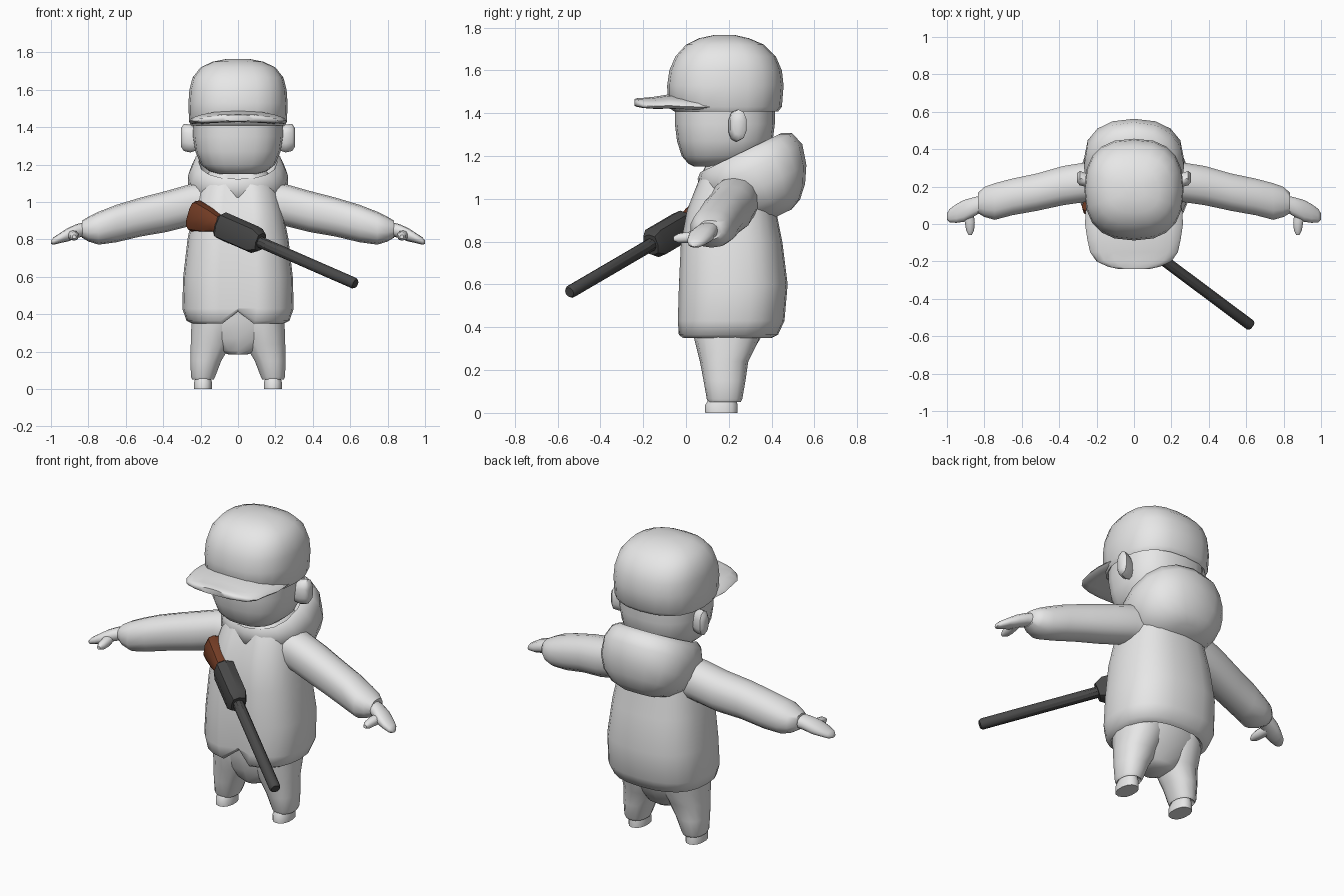
import bpy, bmesh, math
from mathutils import Vector

X, Y, Z = Vector((1, 0, 0)), Vector((0, 1, 0)), Vector((0, 0, 1))


def material(name, rgb):
    m = bpy.data.materials.new(name)
    m.diffuse_color = (*rgb, 1)
    return m


GREY = material("light_grey", (0.8, 0.8, 0.8))
DARK = material("gun_grey", (0.065, 0.065, 0.065))
WOOD = material("wood_brown", (0.17, 0.045, 0.018))


def loft(name, rings, u, v, mat=GREY, n=16, power=2.3, mirror=False, shape=None, angle=50):
    """Skin rounded sections (x, y, z, radius_u, radius_v) and close both ends."""
    bm = bmesh.new()
    loops = []
    for cx, cy, cz, ru, rv in rings:
        loop = []
        for i in range(n):
            a = 2 * math.pi * i / n - math.pi / 2
            c, s = math.cos(a), math.sin(a)
            pu = math.copysign(abs(c) ** (2 / power), c) * ru
            pv = math.copysign(abs(s) ** (2 / power), s) * rv
            loop.append(bm.verts.new(Vector((cx, cy, cz)) + u * pu + v * pv))
        loops.append(loop)
    for a, b in zip(loops, loops[1:]):
        for i in range(n):
            j = (i + 1) % n
            bm.faces.new((a[i], a[j], b[j], b[i]))
    bm.faces.new(loops[0])
    bm.faces.new(loops[-1])
    if shape:
        for vert in bm.verts:
            shape(vert.co)
    bmesh.ops.recalc_face_normals(bm, faces=bm.faces)
    me = bpy.data.meshes.new(name)
    bm.to_mesh(me)
    bm.free()
    me.materials.append(mat)
    ob = bpy.data.objects.new(name, me)
    bpy.context.collection.objects.link(ob)
    bpy.ops.object.select_all(action='DESELECT')
    ob.select_set(True)
    bpy.context.view_layer.objects.active = ob
    bpy.ops.object.shade_smooth_by_angle(angle=math.radians(angle))
    if mirror:
        ob.modifiers.new("mirror", 'MIRROR')
    return ob


def span(z, rx, y0, y1):
    """Upright section given by half width and front/back limits."""
    return (0, (y0 + y1) / 2, z, rx, (y1 - y0) / 2)


# Jacket: centre groove down the front and a notch in the hem
def front_opening(co):
    if abs(co.x) < 0.012 and co.y < 0.15:
        co.y += 0.04
        if co.z < 0.4:
            co.z += 0.065


loft("jacket", [span(0.39, 0.21, 0.01, 0.37), span(0.35, 0.245, -0.02, 0.40),
                span(0.365, 0.275, -0.04, 0.43), span(0.43, 0.298, -0.045, 0.46),
                span(0.60, 0.293, -0.04, 0.475), span(0.80, 0.27, -0.03, 0.45),
                span(0.95, 0.24, 0.0, 0.42), span(1.05, 0.215, 0.04, 0.41),
                span(1.12, 0.19, 0.07, 0.40), span(1.18, 0.14, 0.10, 0.38)],
     X, Y, n=24, power=2.5, shape=front_opening, angle=60)

# Hood lying on the shoulders, sections tilted along the collar
loft("hood", [(0, 0.29, 1.12, 0.16, 0.15), (0, 0.255, 1.215, 0.21, 0.21),
              (0, 0.275, 1.20, 0.24, 0.245), (0, 0.305, 1.14, 0.268, 0.265),
              (0, 0.36, 1.06, 0.265, 0.225), (0, 0.39, 0.99, 0.235, 0.185),
              (0, 0.425, 0.945, 0.17, 0.12), (0, 0.44, 0.925, 0.09, 0.06)],
     X, Vector((0, 0.9, 0.436)), angle=70)

# Sleeves
loft("sleeve", [(0.12, 0.24, 1.0, 0.11, 0.11), (0.25, 0.225, 0.985, 0.108, 0.112),
                (0.38, 0.205, 0.95, 0.107, 0.11), (0.52, 0.17, 0.92, 0.102, 0.104),
                (0.65, 0.145, 0.885, 0.10, 0.10), (0.745, 0.12, 0.86, 0.10, 0.088),
                (0.80, 0.118, 0.855, 0.082, 0.066), (0.835, 0.112, 0.855, 0.055, 0.045)],
     Y, Z, n=14, mirror=True)

# Hands and thumbs
loft("hand", [(0.80, 0.115, 0.86, 0.042, 0.036), (0.86, 0.09, 0.845, 0.052, 0.038),
              (0.91, 0.07, 0.825, 0.058, 0.036), (0.95, 0.056, 0.808, 0.05, 0.027),
              (0.985, 0.045, 0.792, 0.036, 0.02), (1.0, 0.04, 0.786, 0.016, 0.01)],
     Y, Z, n=12, mirror=True)
loft("thumb", [(0.89, 0.07, 0.825, 0.032, 0.026), (0.878, 0.01, 0.82, 0.028, 0.026),
               (0.876, -0.035, 0.816, 0.022, 0.022), (0.876, -0.058, 0.814, 0.01, 0.01)],
     X, Z, n=10, mirror=True)

# Trousers
loft("trouser_seat", [span(0.185, 0.05, 0.10, 0.24), span(0.205, 0.11, 0.085, 0.27),
                      span(0.27, 0.20, 0.06, 0.30), span(0.36, 0.24, 0.035, 0.355),
                      span(0.45, 0.24, 0.03, 0.36)], X, Y)
loft("trouser_leg", [(0.187, 0.18, 0.07, 0.045, 0.055), (0.187, 0.18, 0.05, 0.058, 0.075),
                     (0.187, 0.18, 0.065, 0.066, 0.083), (0.172, 0.18, 0.15, 0.084, 0.098),
                     (0.145, 0.178, 0.24, 0.11, 0.113), (0.128, 0.19, 0.34, 0.124, 0.15),
                     (0.125, 0.195, 0.44, 0.12, 0.16)], X, Y, n=14, mirror=True)

# Feet
loft("foot", [(0.187, 0.165, 0, 0.049, 0.075), (0.187, 0.165, 0.035, 0.049, 0.076),
              (0.187, 0.17, 0.06, 0.042, 0.066), (0.187, 0.175, 0.09, 0.035, 0.055)],
     X, Y, n=14, mirror=True)

# Head and ears
loft("head", [span(1.15, 0.10, 0.04, 0.22), span(1.165, 0.155, 0.01, 0.30),
              span(1.20, 0.198, -0.02, 0.36), span(1.27, 0.228, -0.042, 0.405),
              span(1.35, 0.24, -0.052, 0.415), span(1.46, 0.24, -0.052, 0.415)],
     X, Y, n=20, power=2.5, angle=70)
loft("ear", [(0.21, 0.225, 1.335, 0.03, 0.055), (0.255, 0.235, 1.34, 0.038, 0.075),
             (0.29, 0.245, 1.345, 0.04, 0.072), (0.304, 0.247, 1.345, 0.026, 0.05)],
     Y, Z, n=10, mirror=True)

# Cap crown and its arched visor
loft("cap_crown", [span(1.45, 0.235, -0.04, 0.41), span(1.408, 0.25, -0.055, 0.43),
                   span(1.43, 0.262, -0.085, 0.448), span(1.53, 0.265, -0.088, 0.456),
                   span(1.60, 0.26, -0.078, 0.448), span(1.665, 0.243, -0.05, 0.42),
                   span(1.72, 0.20, 0.0, 0.365), span(1.75, 0.135, 0.06, 0.295),
                   span(1.765, 0.06, 0.13, 0.23)], X, Y, n=20, power=2.5, angle=70)


def arch(co):
    co.z -= 0.022 * (co.x / 0.25) ** 2


loft("cap_visor", [(0, 0.12, 1.452, 0.255, 0.025), (0, 0.0, 1.455, 0.262, 0.03),
                   (0, -0.08, 1.458, 0.25, 0.03), (0, -0.15, 1.452, 0.235, 0.025),
                   (0, -0.20, 1.45, 0.20, 0.022), (0, -0.228, 1.45, 0.14, 0.02),
                   (0, -0.24, 1.45, 0.085, 0.016)], X, Z, power=2.8, shape=arch)

# Gun: sections placed at distances along the barrel axis
start = Vector((0.12, -0.165, 0.785))
axis = Vector((0.515, -0.385, -0.225)).normalized()
side = axis.cross(Z).normalized()
up = side.cross(axis)


def along(*rings):
    return [(*(start + axis * t + up * lift), a, b) for t, lift, a, b in rings]


loft("gun_barrel", along((-0.05, 0, 0.031, 0.031), (0.66, 0, 0.031, 0.031),
                         (0.672, 0, 0.024, 0.024)), side, up, DARK, n=10, power=2, angle=35)
loft("gun_body", along((-0.30, 0.0, 0.035, 0.045), (-0.27, 0.0, 0.058, 0.075),
                       (-0.04, 0.0, 0.058, 0.075), (0.0, 0.0, 0.042, 0.05)),
     side, up, DARK, n=8, power=3, angle=35)
loft("gun_stock", along((-0.48, -0.01, 0.04, 0.075), (-0.455, -0.01, 0.056, 0.088),
                        (-0.36, -0.005, 0.052, 0.07), (-0.31, 0.0, 0.048, 0.052),
                        (-0.26, 0.0, 0.046, 0.05)),
     side, up, WOOD, n=10, power=2.6, angle=40)
